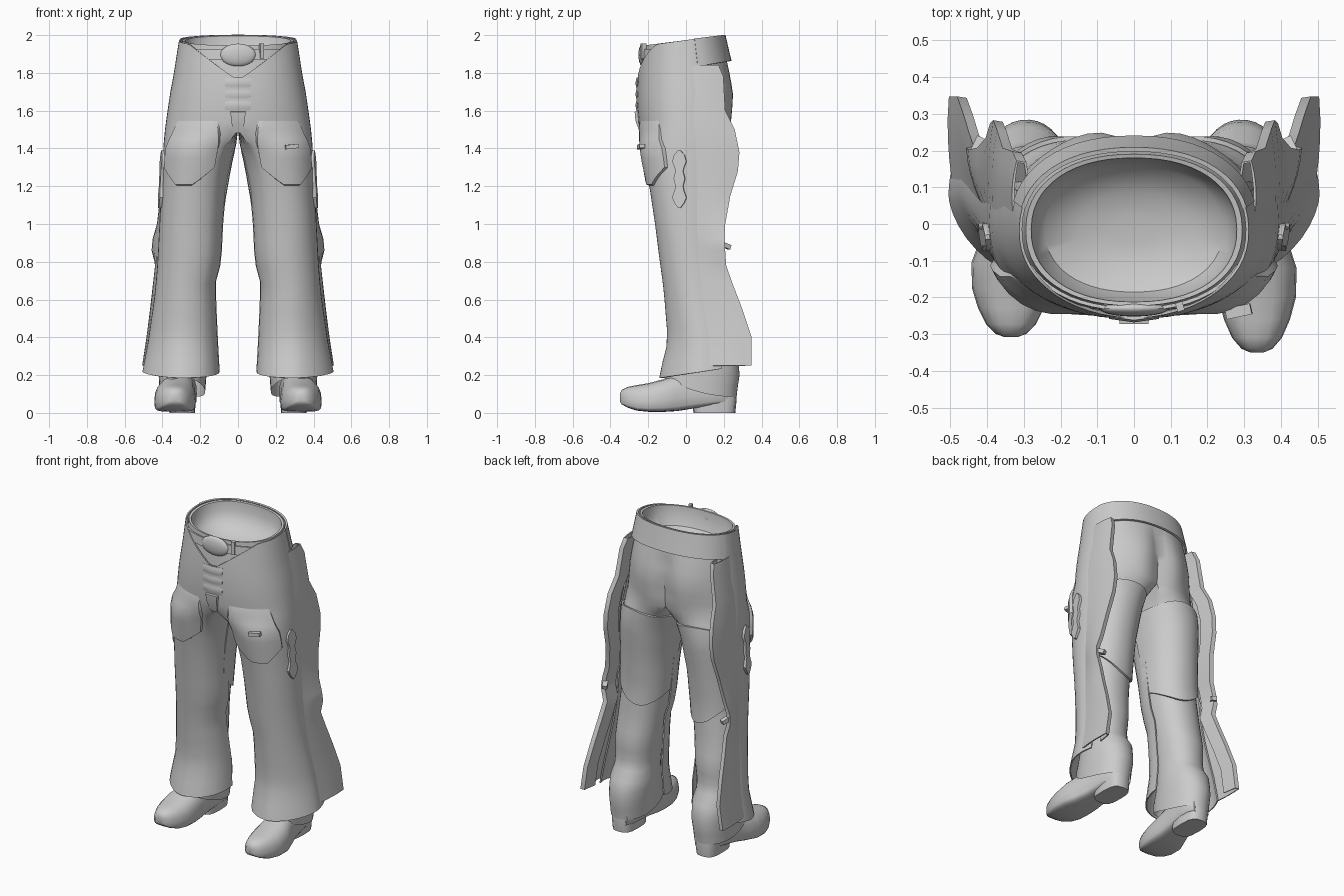
import bpy, bmesh, math
from mathutils import Matrix

if "Cube" in bpy.data.objects:
    bpy.data.objects.remove(bpy.data.objects["Cube"])

mat = bpy.data.materials.new("plain_grey")
mat.diffuse_color = (0.6, 0.6, 0.6, 1)
mat.use_nodes = True
mat.node_tree.nodes["Principled BSDF"].inputs["Base Color"].default_value = mat.diffuse_color
N, M = 28, 8   # outer and inner columns of one leg ring

# z, inner x, outer x, front y, back y
TROUSERS = [(0.1, .175, .415, -.125, .268), (.22, .165, .42, -.115, .287), (.32, .16, .42, -.075, .265),
            (.4, .168, .41, -.075, .21), (.55, .15, .415, -.08, .215), (.7, .13, .41, -.10, .192),
            (.9, .10, .395, -.14, .18), (1.1, .085, .385, -.165, .195), (1.3, .05, .38, -.20, .22),
            (1.46, .015, .373, -.23, .235), (1.6, 0, .355, -.24, .24), (1.7, 0, .34, -.24, .25),
            (1.8, 0, .322, -.235, .237), (1.9, 0, .307, -.225, .212), (2.0, 0, .29, -.22, .19)]
CHAPS = [(.2, .10, .505, -.138, .30), (.38, .11, .472, -.092, .27), (.6, .12, .44, -.11, .225),
         (.7, .12, .43, -.12, .21), (.8, .092, .422, -.135, .205), (1.0, .083, .412, -.16, .205),
         (1.2, .065, .402, -.19, .225), (1.46, .01, .388, -.24, .25), (1.6, 0, .369, -.253, .255),
         (1.7, 0, .354, -.255, .263), (1.8, 0, .335, -.25, .25), (1.9, 0, .32, -.24, .225),
         (2.0, 0, .304, -.231, .202)]


def interp(tab, z):
    z = min(max(z, tab[0][0]), tab[-1][0])
    for a, b in zip(tab, tab[1:]):
        if z <= b[0]:
            k = (z - a[0]) / (b[0] - a[0])
            return [p + (q - p) * k for p, q in zip(a[1:], b[1:])]


def spow(v, e):
    return math.copysign(abs(v) ** e, v)


def blend(z):
    k = min(max((z - 1.38) / .12, 0), 1)
    return k * k * (3 - 2 * k)


def pt(tab, t, z, off=0.0):
    """Point on a garment: leg ring low down, half hip outline high up."""
    t %= N + M
    xi, xo, yf, yb = interp(tab, z)
    cx, cy, rx, ry = (xi + xo) / 2, (yf + yb) / 2, (xo - xi) / 2 + off, (yb - yf) / 2 + off
    phi = math.radians(-130 + 260 * t / N if t <= N else 130 + 100 * (t - N) / M)
    e = .93
    if tab is CHAPS and math.cos(phi) > 0 > math.sin(phi):   # flatter front outer quarter near the hem
        e += .33 * min(max((1 - z) / .8, 0), 1)
    lx, ly = cx + rx * spow(math.cos(phi), e), cy + ry * spow(math.sin(phi), e)
    if t <= N:
        a = math.radians(-90 + 180 * t / N)
        hx, hy = (xo + off) * max(math.cos(a), 0) ** .9, cy + ry * spow(math.sin(a), .9)
        if t > N / 2 and z < 1.82:      # seat crease and rounded seat
            k = math.exp(-((z - 1.62) / .12) ** 2)
            hy += k * .014 * math.exp(-((hx - .14) / .08) ** 2) - .028 * math.exp(-(hx / .05) ** 2)
    else:
        hx, hy = 0, cy + ry * (1 - 2 * (t - N) / M)
    w = blend(z)
    return (max(lx + (hx - lx) * w, 0), ly + (hy - ly) * w, z)


def finish(name, bm, mirror=False, thick=0):
    bmesh.ops.remove_doubles(bm, verts=bm.verts, dist=.0004)
    bmesh.ops.recalc_face_normals(bm, faces=bm.faces)
    me = bpy.data.meshes.new(name)
    bm.to_mesh(me)
    bm.free()
    ob = bpy.data.objects.new(name, me)
    bpy.context.collection.objects.link(ob)
    me.materials.append(mat)
    bpy.ops.object.select_all(action='DESELECT')
    bpy.context.view_layer.objects.active = ob
    ob.select_set(True)
    if mirror:
        ob.modifiers.new("mirror", 'MIRROR').merge_threshold = .001
        bpy.ops.object.modifier_apply(modifier="mirror")
    if thick:
        s = ob.modifiers.new("solid", 'SOLIDIFY')
        s.thickness, s.offset = thick, 0
        bpy.ops.object.modifier_apply(modifier="solid")
    bpy.ops.object.shade_smooth_by_angle(angle=math.radians(40))
    return ob


def grid(name, rows, closed=False, mirror=True, thick=0, caps=False):
    bm = bmesh.new()
    vs = [[bm.verts.new(p) for p in r] for r in rows]
    n = len(rows[0])
    for a, b in zip(vs, vs[1:]):
        for i in range(n if closed else n - 1):
            q = (a[i], a[(i + 1) % n], b[(i + 1) % n], b[i])
            if not (mirror and all(v.co.x < .002 for v in q)):
                bm.faces.new(q)
    if caps:
        bm.faces.new(vs[0])
        bm.faces.new(vs[-1])
    return finish(name, bm, mirror, thick)


def box(name, loc, size, rot=(0, 0, 0), mirror=False):
    bm = bmesh.new()
    bmesh.ops.create_cube(bm, size=1)
    bmesh.ops.scale(bm, vec=size, verts=bm.verts)
    for ang, ax in zip(rot, 'XYZ'):
        bmesh.ops.rotate(bm, matrix=Matrix.Rotation(math.radians(ang), 3, ax), verts=bm.verts)
    bmesh.ops.translate(bm, vec=loc, verts=bm.verts)
    return finish(name, bm, mirror)


def rows_between(tab, cols, top, bottom, n, off=0.0):
    return [[pt(tab, t, top(t) + (bottom(t) - top(t)) * k / n, off) for t in cols] for k in range(n + 1)]


def rim(t):
    return 1.974 + .13 * pt(TROUSERS, t, 2)[1]


# trousers from waist to cuff
ring = list(range(N + M))
cuff = lambda t: .085 + .1 * ((.27 - pt(TROUSERS, t, .15)[1]) / .39) ** 2
crotch = lambda t: 1.5
grid("trousers", rows_between(TROUSERS, ring, rim, crotch, 8)
     + rows_between(TROUSERS, ring, crotch, cuff, 24)[1:], closed=True)

# hollow inside of the waist
bowl = []
for s, d in ((1, 0), (.95, .002), (.93, .06), (.82, .12), (.5, .16), (.2, .17), (0, .17)):
    bowl.append([])
    for t in range(N + 1):
        x, y, z = pt(TROUSERS, t, rim(t))
        bowl[-1].append((x * s, -.015 + (y + .015) * s, 1.974 + (z - 1.974) * s - d))
grid("waist_lining", bowl)


# chaps wrapped over front and outer side, with a V shaped yoke
def yoke(t):
    x, y, _ = pt(CHAPS, t if t > 0 else 0, 1.88)
    return min(1.775 + max(x - .02, 0) * .72, 1.972 + .13 * y)


cols = [-4, -3, -2, -1, 0, .5] + list(range(1, 18))
hem = lambda t: .205 + .15 * pt(CHAPS, t, .2)[1]
grid("chaps", rows_between(CHAPS, cols, yoke, crotch, 7)
     + rows_between(CHAPS, cols, crotch, hem, 16)[1:], thick=.008)

# waistband around the back
grid("waistband", rows_between(CHAPS, range(16, N + 1), lambda t: rim(t) + .002,
                               lambda t: 1.825 + .16 * pt(CHAPS, t, 1.85)[1], 3, .001), thick=.012)

# wavy flaps with a folded border along the outer back edge: z, x, y of the free edge
FLAP = [(1.84, .318, .17), (1.78, .33, .195), (1.6, .356, .205), (1.5, .372, .255), (1.38, .382, .28),
        (1.28, .39, .272), (1.15, .402, .232), (1.0, .425, .205), (.92, .45, .20), (.86, .455, .205),
        (.78, .435, .21), (.68, .447, .245), (.55, .462, .295), (.4, .48, .345), (.25, .502, .345)]
flap = []
for z, x, y in FLAP:
    b = pt(CHAPS, 15, z)
    flap.append([(b[0] + (x - b[0]) * k + .006 * math.sin(k * math.pi), b[1] + (y - b[1]) * k, z)
                 for k in (0, .25, .5, .75, 1)] + [(x - .022, y - .004, z), (x - .035, y - .09, z)])
grid("side_flap", flap, thick=.007)

# thigh wrap at the back of the leg, ending at the knee
grid("thigh_wrap", rows_between(TROUSERS, range(14, 34),
     lambda t: 1.41 + .02 * math.cos((t - 23) * .35), lambda t: .87 - .065 * math.cos((t - 26) * .3), 8, .008),
     thick=.012)
box("knee_tie", (.425, .21, .885), (.03, .05, .025), (-20, 0, 25), True)

# raised thigh pockets with pointed lower edges
pocket = []
zs = [1.56, 1.545, 1.5, 1.45, 1.4, 1.35, 1.3, 1.265, 1.235, 1.21, 1.2]
us = [-1, -.92, -.75, -.5, -.25, 0, .25, .5, .75, .92, 1]
for j, z in enumerate(zs):
    w = blend(z)
    lo, hi = .9 + .9 * w, 11.2 - 1.9 * w
    half = (hi - lo) / 2 * (1 if z > 1.31 else .25 + .75 * (z - 1.2) / .1) * (1 if z < 1.54 else .95)
    lift = .004 if j == 1 else .012 if j == 2 else .02
    pocket.append([pt(CHAPS, (lo + hi) / 2 + u * half, z,
                      -.004 if abs(u) == 1 or j in (0, len(zs) - 1) else lift) for u in us])
grid("thigh_pocket", pocket)
box("pocket_tab", (.285, -.238, 1.41), (.07, .03, .022), (0, -6, 12))

# lobed ornament on the outer thigh
lobes = [(1.39, .006), (1.365, .028), (1.33, .037), (1.30, .025), (1.28, .02), (1.24, .03),
         (1.20, .02), (1.175, .025), (1.14, .038), (1.11, .025), (1.085, .006)]
grid("side_ornament", [[(interp(CHAPS, z)[1] + .006 + s * w * .15, -.035 + s * w, z) for s in (-1, 0, 1)]
                       for z, w in lobes], thick=.016)

# belt, loop and oval buckle
grid("belt", [[pt(TROUSERS, t, z, .008) for t in range(0, 11)] for z in (1.925, 1.87)], thick=.01)
box("belt_loop", (.125, -.225, 1.915), (.02, .025, .08), (0, 0, 18))
bm = bmesh.new()
bmesh.ops.create_uvsphere(bm, u_segments=20, v_segments=10, radius=1)
bmesh.ops.scale(bm, vec=(.095, .022, .06), verts=bm.verts)
bmesh.ops.translate(bm, vec=(0, -.23, 1.895), verts=bm.verts)
finish("buckle", bm)

# folded fly panel and crotch tab
grid("fly_panel", [[(x, -.258 - .006 * math.sin(k * math.pi / 4) ** 2 + abs(x) * .14, 1.775 - .175 * k / 12)
                    for x in (-.068, 0, .068)] for k in range(13)], mirror=False, thick=.008)
grid("crotch_tab", [[(s * w, y, z) for s in (-1, 1)]
                    for z, w, y in ((1.595, .04, -.262), (1.55, .036, -.258), (1.485, .025, -.235))],
     mirror=False, thick=.02)

# boots: y, centre x, half width, bottom z, top z
BOOT = [(-.35, .335, .018, .06, .10), (-.34, .335, .042, .045, .122), (-.31, .335, .068, .028, .137),
        (-.26, .335, .09, .012, .147), (-.2, .335, .106, .006, .157), (-.12, .333, .11, .006, .178),
        (-.05, .322, .098, .01, .2), (.03, .31, .085, .022, .22), (.15, .298, .08, .04, .22),
        (.22, .292, .072, .045, .21), (.255, .29, .05, .045, .19)]
for side, s in (("right", 1), ("left", -1)):
    toe = lambda y: y * .88 if s < 0 and y < 0 else y
    rows = []
    for y, cx, hw, z0, z1 in BOOT:
        zm, up, dn = z0 + (z1 - z0) * .35, (z1 - z0) * .65, (z1 - z0) * .35
        rows.append([])
        for i in range(20):
            a = 2 * math.pi * i / 20
            c, q = math.cos(a), math.sin(a)
            rows[-1].append((s * (cx + hw * spow(c, .75 if q > 0 else .5)), toe(y),
                             zm + (up * spow(q, .9) if q > 0 else dn * spow(q, .35))))
    grid(side + "_boot", rows, closed=True, mirror=False, caps=True)
    # boot heel
    heel = []
    for z, k in ((0, .94), (.07, 1), (.11, .97)):
        heel.append([(s * (.296 + .072 * k * spow(math.cos(a), .7)), .15 + .118 * k * spow(math.sin(a), .6), z)
                     for a in (2 * math.pi * i / 16 for i in range(16))])
    grid(side + "_heel", heel, closed=True, mirror=False, caps=True)
